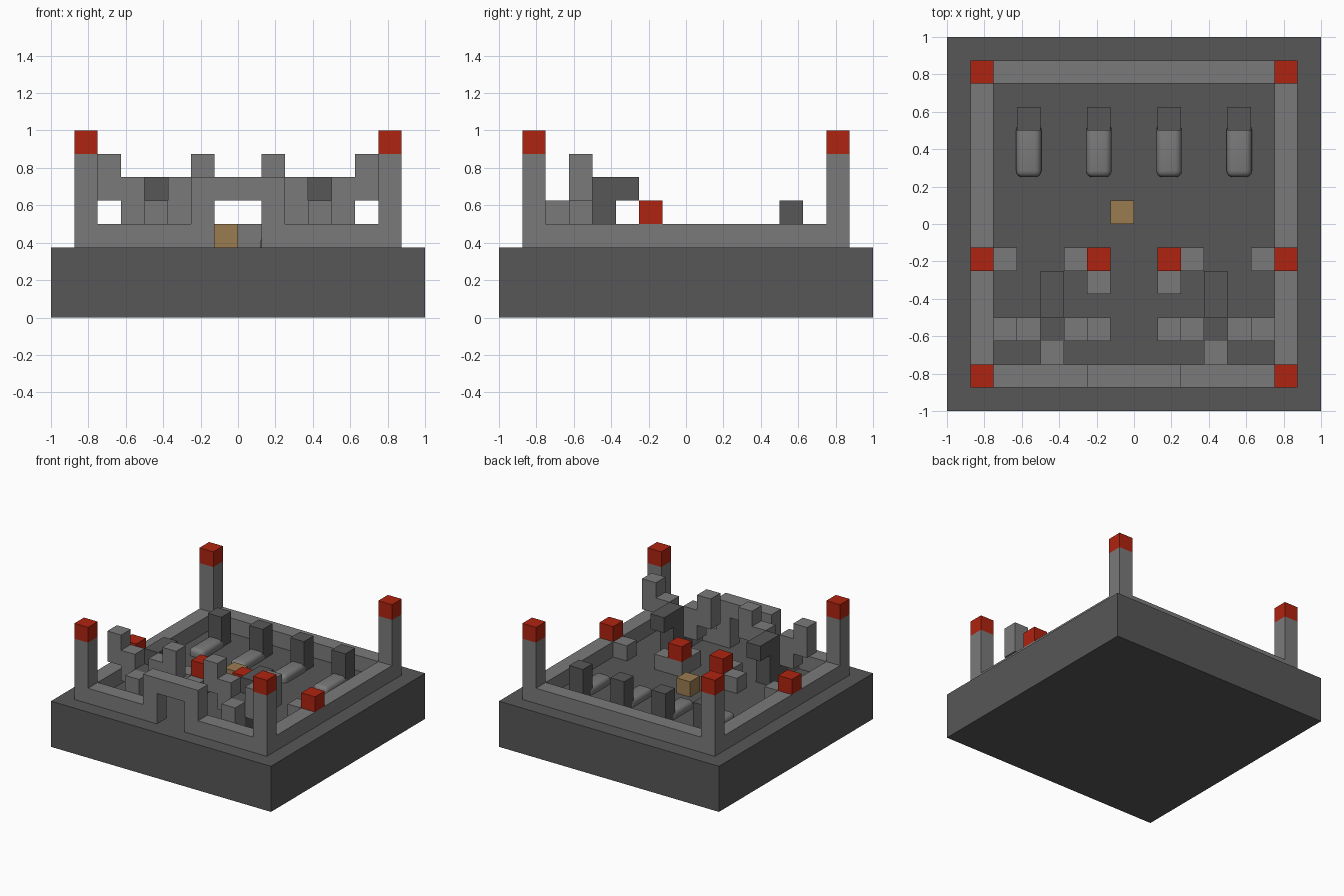
import bpy
import bmesh

cube = bpy.data.objects.get("Cube")
if cube:
    bpy.data.objects.remove(cube, do_unlink=True)

U = 0.125          # one block
G = 3 * U          # ground level


def material(name, rgb):
    m = bpy.data.materials.new(name)
    m.use_nodes = True
    m.diffuse_color = (*rgb, 1)
    m.node_tree.nodes["Principled BSDF"].inputs["Base Color"].default_value = (*rgb, 1)
    return m


DARK = material("dark stone", (0.095, 0.095, 0.095))
LIGHT = material("light stone", (0.195, 0.195, 0.195))
RED = material("red", (0.43, 0.017, 0.005))
TAN = material("tan", (0.33, 0.2, 0.08))


def block(name, mat, lo, hi):
    """Box between two corners given in blocks; z counts from the ground."""
    bm = bmesh.new()
    bmesh.ops.create_cube(bm, size=1)
    for v in bm.verts:
        v.co = [(a + (b - a) * (c + 0.5)) * U for a, b, c in zip(lo, hi, v.co)]
        v.co.z += G
    mesh = bpy.data.meshes.new(name)
    bm.to_mesh(mesh)
    bm.free()
    mesh.materials.append(mat)
    ob = bpy.data.objects.new(name, mesh)
    bpy.context.collection.objects.link(ob)
    return ob


def pair(name, mat, lo, hi):
    """Block on the +x side and its mirror image."""
    block("left_" + name, mat, lo, hi)
    block("right_" + name, mat, (-hi[0], lo[1], lo[2]), (-lo[0], hi[1], hi[2]))


# Ground slab
block("ground", DARK, (-8, -8, -3), (8, 8, 0))

# Outer walls
block("back_wall", LIGHT, (-6, 6, 0), (6, 7, 1))
pair("side_wall", LIGHT, (6, -6, 0), (7, 6, 1))
pair("front_wall", LIGHT, (2, -7, 0), (6, -6, 1))

# Corner posts with red caps
for side, y in (("front", -7), ("back", 6)):
    pair(side + "_post", LIGHT, (6, y, 0), (7, y + 1, 4))
    pair(side + "_post_cap", RED, (6, y, 4), (7, y + 1, 5))

# Gate
pair("gate_jamb", LIGHT, (1, -7, 0), (2, -6, 2))
block("gate_lintel", LIGHT, (-2, -7, 2), (2, -6, 3))

# Inner dividing wall with red caps
pair("divider_stub", LIGHT, (5, -2, 0), (6, -1, 1))
pair("divider_wall", LIGHT, (1, -2, 0), (3, -1, 1))
pair("divider_return", LIGHT, (1, -3, 0), (2, -2, 1))
pair("outer_divider_cap", RED, (6, -2, 1), (7, -1, 2))
pair("inner_divider_cap", RED, (1, -2, 1), (2, -1, 2))

# Winged statues
pair("statue_body", DARK, (3, -5, 0), (4, -3, 2))
pair("statue_head", DARK, (3, -4, 2), (4, -2, 3))
pair("statue_tail", LIGHT, (3, -6, 0), (4, -5, 2))
for side, root, tip in (("inner", 2, 1), ("outer", 4, 5)):
    pair(side + "_wing_root", LIGHT, (root, -5, 1), (root + 1, -4, 3))
    pair(side + "_wing_tip", LIGHT, (tip, -5, 2), (tip + 1, -4, 4))

# Headstones and rounded grave mounds
for i, x in enumerate((-5, -2, 1, 4), 1):
    block(f"headstone_{i}", DARK, (x, 4, 0), (x + 1, 5, 2))
    mound = block(f"grave_mound_{i}", LIGHT, (x - 0.04, 2, -0.4), (x + 1.04, 4.3, 0.5))
    bevel = mound.modifiers.new("rounding", "BEVEL")
    bevel.width = 0.035
    bevel.segments = 4
    bpy.ops.object.select_all(action="DESELECT")
    mound.select_set(True)
    bpy.context.view_layer.objects.active = mound
    bpy.ops.object.shade_smooth()

# Chest in the yard
block("chest", TAN, (-1, 0, 0), (0, 1, 1))
